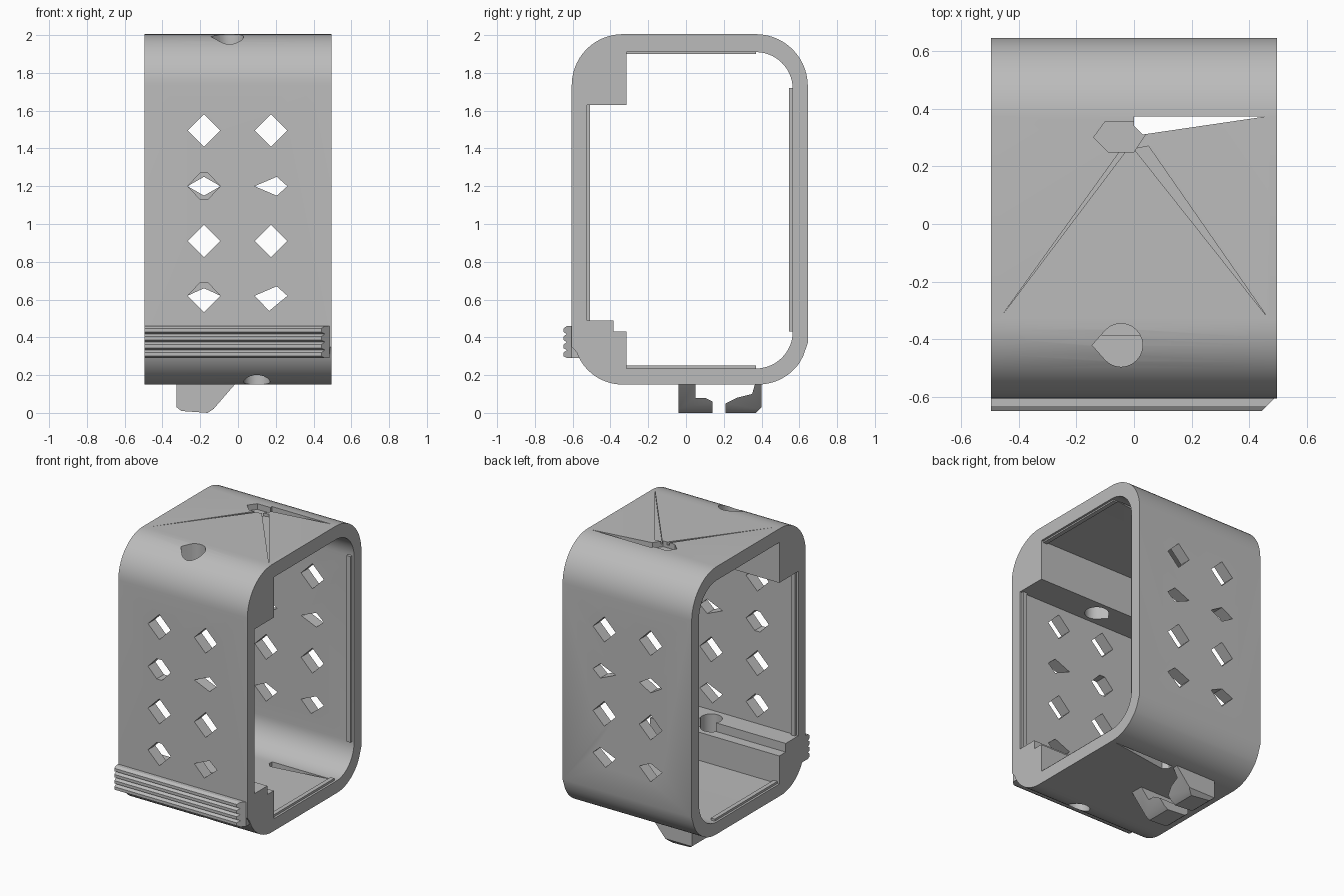
import bpy, bmesh, math
from mathutils import Vector

if "Cube" in bpy.data.objects:
    bpy.data.objects.remove(bpy.data.objects["Cube"], do_unlink=True)

grey = bpy.data.materials.new("mid grey")
grey.use_nodes = True
grey.diffuse_color = (0.5, 0.5, 0.5, 1)
grey.node_tree.nodes["Principled BSDF"].inputs["Base Color"].default_value = grey.diffuse_color
HALF = 0.495


def prism(name, points, lo, hi, axis="x", bevel_above=None):
    """Extrude a 2D outline along one axis: x uses (y, z), y uses (x, z), z uses (x, y)."""
    place = {"x": lambda p, t: (t, p[0], p[1]),
             "y": lambda p, t: (p[0], t, p[1]),
             "z": lambda p, t: (p[0], p[1], t)}[axis]
    bm = bmesh.new()
    rings = [[bm.verts.new(place(p, t)) for p in points] for t in (lo, hi)]
    caps = [bm.faces.new(r) for r in rings]
    n = len(points)
    for i in range(n):
        j = (i + 1) % n
        bm.faces.new((rings[0][i], rings[0][j], rings[1][j], rings[1][i]))
    if bevel_above is not None:
        rim = [e for c in caps for e in c.edges
               if all(v.co.z > bevel_above for v in e.verts)]
        bmesh.ops.bevel(bm, geom=rim, offset=0.025, segments=3, profile=0.5, affect="EDGES")
    bmesh.ops.recalc_face_normals(bm, faces=bm.faces)
    mesh = bpy.data.meshes.new(name)
    bm.to_mesh(mesh)
    bm.free()
    mesh.materials.append(grey)
    obj = bpy.data.objects.new(name, mesh)
    bpy.context.collection.objects.link(obj)
    return obj


def box(name, x, y, z):
    return prism(name, [(y[0], z[0]), (y[1], z[0]), (y[1], z[1]), (y[0], z[1])], *x)


def arc(cx, cy, r, start, end, steps=14):
    angles = [math.radians(start + (end - start) * i / steps) for i in range(steps + 1)]
    return [(cx + r * math.cos(a), cy + r * math.sin(a)) for a in angles]


def boolean(target, tool, operation="DIFFERENCE"):
    mod = target.modifiers.new(tool.name, "BOOLEAN")
    mod.operation = operation
    mod.solver = "EXACT"
    mod.object = tool
    tool.hide_render = True
    bpy.context.view_layer.objects.active = target
    bpy.ops.object.modifier_apply(modifier=mod.name)
    bpy.data.objects.remove(tool, do_unlink=True)


# Hollow housing with rounded corners
outer = (arc(0.37, 1.73, 0.275, 0, 90) + arc(-0.335, 1.735, 0.27, 90, 180)
         + [(-0.605, 0.35)] + arc(-0.335, 0.41, 0.26, 200, 270)
         + arc(0.38, 0.42, 0.27, 270, 325) + [(0.62, 0.3), (0.645, 0.37)])
inner = ([(-0.525, 0.49), (-0.525, 1.63), (-0.315, 1.63), (-0.315, 1.91)]
         + arc(0.37, 1.715, 0.195, 90, 0) + arc(0.37, 0.43, 0.195, 0, -90)
         + [(-0.315, 0.235), (-0.315, 0.43), (-0.385, 0.43), (-0.385, 0.49)])
housing = prism("housing", outer, -HALF, HALF, bevel_above=0.45)
boolean(housing, prism("cavity", inner, -1, 1))

# Vent holes: full diamonds alternate with partly closed ones
S = 0.087
DIAMOND = [(-S, 0), (0, -S), (S, 0), (0, S)]
CLIPPED = [(-S, 0), (-0.02, -0.07), (0.02, -0.07), (S, 0), (0.02, 0.07), (-0.02, 0.07)]
LOW_CLIPPED = [(-S, 0), (0, -S), (S, 0), (0.02, 0.07), (-0.02, 0.07)]
KITE = [(-S, 0), (0.03, -0.05), (S, 0), (0.03, 0.05)]
LOW_KITE = [(-S, 0), (-0.01, -0.08), (S, 0), (0.03, 0.05)]
FLAT = [(-S, 0), (0, -0.05), (S, 0), (0, 0.05)]
LOW_FLAT = [(-S, 0), (0, -S), (S, 0), (0, 0.04)]
rows = [(1.495, (DIAMOND, DIAMOND), (DIAMOND, DIAMOND)),
        (1.2, (CLIPPED, KITE), (FLAT, KITE)),
        (0.91, (DIAMOND, DIAMOND), (DIAMOND, DIAMOND)),
        (0.62, (LOW_CLIPPED, LOW_KITE), (LOW_FLAT, LOW_KITE))]
for z, front, back in rows:
    for shapes, lo, hi in ((front, -0.8, -0.4), (back, 0.4, 0.8)):
        for x, shape in zip((-0.18, 0.175), shapes):
            boolean(housing, prism("vent", [(x + a, z + b) for a, b in shape], lo, hi, "y"))

# Screw holes through the corner blocks and the top and bottom walls
top_screw = arc(-0.045, -0.42, 0.075, -135, 135, 18) + [(-0.145, -0.42)]
boolean(housing, prism("top_screw", top_screw, 1.5, 2.1, "z"))
boolean(housing, prism("bottom_screw", arc(0.1, -0.42, 0.07, 0, 340, 17), 0.1, 0.6, "z"))
notch = [(-0.14, 0.3), (-0.09, 0.25), (0.0, 0.25), (0.04, 0.31), (0.0, 0.355), (-0.1, 0.355)]
boolean(housing, prism("top_notch", notch, 1.965, 2.1, "z"))
tear = [(0.03, 0.31), (0.46, 0.373), (0.0, 0.373), (0.0, 0.34)]
boolean(housing, prism("tear", tear, 0.1, 2.1, "z"))

# Shallow creases fanning out from the notch
for x, y, w in ((-0.46, -0.32, 0.02), (0.46, -0.32, 0.05)):
    crease = [(-0.05, 0.25), (x, y), (-0.05 + w, 0.25)] if x < 0 else [(0, 0.26), (x, y), (w, 0.27)]
    boolean(housing, prism("crease", crease, 1.985, 2.1, "z"))

# Thin lips inside both openings
for side, s in (("left", 1), ("right", -1)):
    span = sorted((s * 0.45, s * 0.48))
    box(side + "_front_lip", span, (-0.53, -0.508), (0.49, 1.63))
    box(side + "_back_lip", span, (0.545, 0.57), (0.43, 1.72))
    box(side + "_top_lip", span, (-0.32, 0.37), (1.9, 1.92))
    box(side + "_bottom_lip", span, (-0.32, 0.37), (0.23, 0.25))

# Ribbed grip bar along the lower front
ribs = [(-0.56, 0.29)]
for i in range(4):
    z = 0.29 + i * 0.0425
    ribs += [(-0.63, z), (-0.648, z + 0.01), (-0.648, z + 0.03), (-0.63, z + 0.0425)]
ribs = [p for i, p in enumerate(ribs) if i == 0 or p != ribs[i - 1]] + [(-0.56, 0.46)]
grip = prism("grip_bar", ribs, -HALF, 0.485)
boolean(grip, prism("grip_chamfer", [(0.43, -0.66), (0.5, -0.66), (0.5, -0.59)], 0.2, 0.6, "z"))

# Hooked clip feet below the floor
side_shape = [(-0.325, 0.17), (-0.325, 0.03), (-0.3, 0.01), (-0.16, 0.0), (-0.13, 0.02), (0.0, 0.17)]
hooks = {"front_clip": [(-0.04, 0.17), (-0.04, 0.0), (0.14, 0.0), (0.14, 0.06), (0.1, 0.08),
                        (0.05, 0.08), (0.05, 0.17)],
         "back_clip": [(0.4, 0.17), (0.4, 0.03), (0.37, 0.0), (0.21, 0.0), (0.21, 0.05),
                       (0.27, 0.08), (0.35, 0.1), (0.37, 0.17)]}
for name, outline in hooks.items():
    clip = prism(name, outline, -0.4, 0.1)
    boolean(clip, prism("clip_sides", side_shape, -0.2, 0.6, "y"), "INTERSECT")

# Smooth the curved walls and keep hard edges
for obj in bpy.context.collection.objects:
    if obj.type == "MESH" and grey.name in obj.data.materials:
        bpy.ops.object.select_all(action="DESELECT")
        obj.select_set(True)
        bpy.context.view_layer.objects.active = obj
        bpy.ops.object.shade_smooth_by_angle(angle=math.radians(30))
